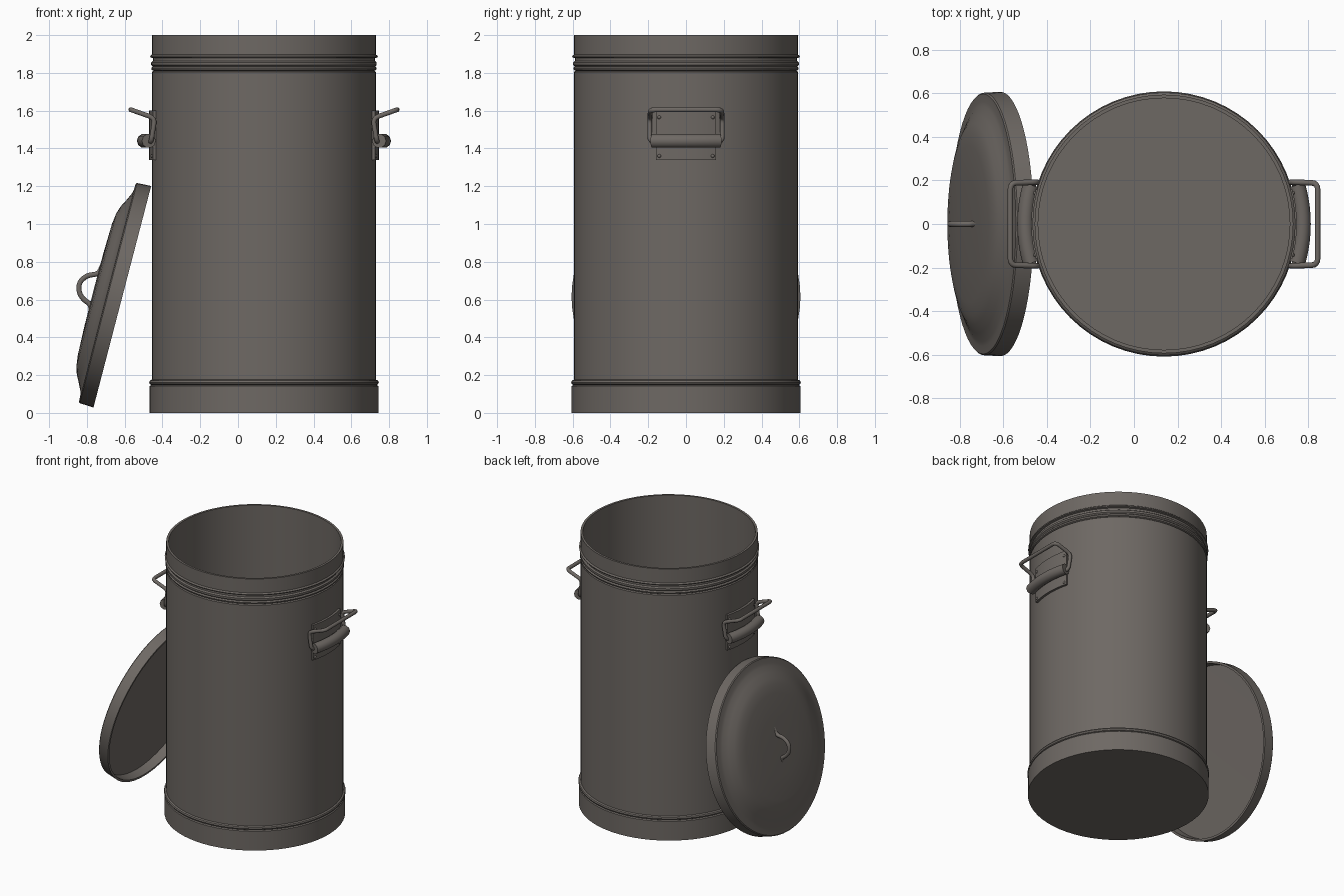
import bpy, bmesh, math
from mathutils import Vector, Matrix

if "Cube" in bpy.data.objects:
    bpy.data.objects.remove(bpy.data.objects["Cube"])

CX = 0.1375  # axis of the can
metal = bpy.data.materials.new("dark warm grey metal")
metal.diffuse_color = (0.155, 0.139, 0.126, 1)
metal.use_nodes = True
metal.node_tree.nodes["Principled BSDF"].inputs["Base Color"].default_value = metal.diffuse_color


def finish(name, bm, angle=35):
    bmesh.ops.remove_doubles(bm, verts=bm.verts, dist=1e-5)
    bmesh.ops.recalc_face_normals(bm, faces=bm.faces)
    me = bpy.data.meshes.new(name)
    bm.to_mesh(me)
    bm.free()
    me.materials.append(metal)
    ob = bpy.data.objects.new(name, me)
    bpy.context.scene.collection.objects.link(ob)
    bpy.ops.object.select_all(action='DESELECT')
    ob.select_set(True)
    bpy.context.view_layer.objects.active = ob
    bpy.ops.object.shade_smooth_by_angle(angle=math.radians(angle))
    return ob


def lathe(name, profile, matrix, n=64):
    """Revolve (radius, height) points about z; ends on the axis close the solid."""
    bm = bmesh.new()
    rings = []
    for r, z in profile:
        if r == 0:
            rings.append([bm.verts.new((0, 0, z))] * n)
        else:
            rings.append([bm.verts.new((r * math.cos(2 * math.pi * i / n),
                                        r * math.sin(2 * math.pi * i / n), z)) for i in range(n)])
    for a, b in zip(rings, rings[1:]):
        for i in range(n):
            j = (i + 1) % n
            bm.faces.new(list(dict.fromkeys((a[i], a[j], b[j], b[i]))))
    bm.transform(matrix)
    return finish(name, bm)


def rounded(points, rad, closed, steps=4):
    """Replace path corners with small curves."""
    pts = [Vector(p) for p in points]
    out = []
    for i, p in enumerate(pts):
        if not closed and i in (0, len(pts) - 1):
            out.append(p)
            continue
        a, b = pts[i - 1] - p, pts[(i + 1) % len(pts)] - p
        a = p + a.normalized() * min(rad, a.length * 0.45)
        b = p + b.normalized() * min(rad, b.length * 0.45)
        for k in range(steps + 1):
            t = k / steps
            out.append(a * (1 - t) ** 2 + p * 2 * t * (1 - t) + b * t * t)
    return out


def rod(name, pts, radius, closed=False):
    cu = bpy.data.curves.new(name + "_path", 'CURVE')
    cu.dimensions = '3D'
    cu.bevel_depth = radius
    cu.bevel_resolution = 3
    cu.use_fill_caps = True
    sp = cu.splines.new('POLY')
    sp.points.add(len(pts) - 1)
    for q, p in zip(sp.points, pts):
        q.co = (*p, 1)
    sp.use_cyclic_u = closed
    tmp = bpy.data.objects.new(name + "_path", cu)
    bpy.context.scene.collection.objects.link(tmp)
    bpy.context.view_layer.update()
    me = bpy.data.meshes.new_from_object(tmp.evaluated_get(bpy.context.evaluated_depsgraph_get()))
    bpy.data.objects.remove(tmp)
    bm = bmesh.new()
    bm.from_mesh(me)
    return finish(name, bm, 50)


# Can: base band, beads, wall, rim, hollow inside
can = [(0, 0), (0.605, 0), (0.605, 0.142), (0.597, 0.148), (0.604, 0.152), (0.608, 0.162),
       (0.604, 0.171), (0.593, 0.176), (0.593, 1.805), (0.585, 1.811), (0.594, 1.816),
       (0.597, 1.826), (0.588, 1.834), (0.597, 1.842), (0.597, 1.856), (0.587, 1.864),
       (0.587, 1.878), (0.601, 1.882), (0.603, 1.889), (0.593, 1.897), (0.593, 2.0),
       (0.577, 2.0), (0.577, 0.03), (0, 0.03)]
lathe("can_body", can, Matrix.Translation((CX, 0, 0)))

# Lid leaning on the can
n = Vector((-0.968, 0, 0.252)).normalized()
d = Vector((0.252, 0, 0.968)).normalized()
side = n.cross(d)
M = Matrix((d, -side, n)).transposed()
M = Matrix((d, n.cross(d), n)).transposed().to_4x4()
M.translation = (-0.6125, 0, 0.615)
lid = [(0, 0.156), (0.2, 0.155), (0.36, 0.15), (0.42, 0.142), (0.46, 0.129), (0.50, 0.108),
       (0.54, 0.089), (0.56, 0.084), (0.596, 0.082), (0.602, 0.076), (0.606, 0.0),
       (0.59, 0.0), (0.586, 0.066), (0, 0.07)]
lathe("lid", lid, M)
grip = [(-0.715, 0, 0.785), (-0.738, 0, 0.735), (-0.80, 0, 0.728), (-0.842, 0, 0.690),
        (-0.842, 0, 0.635), (-0.815, 0, 0.597), (-0.782, 0, 0.577), (-0.775, 0, 0.53)]
rod("lid_handle", rounded(grip, 0.025, False), 0.014)


def at(r, ang, z, s):
    return Vector((CX + s * r * math.cos(ang), r * math.sin(ang), z))


# Side handles, mirrored about the can axis
for s, label in ((1, "right"), (-1, "left")):
    # curved mounting plate
    bm = bmesh.new()
    half, steps = 0.265, 10
    rows = []
    for i in range(steps + 1):
        a = -half + 2 * half * i / steps
        rows.append([bm.verts.new(at(r, a, z, s)) for r, z in
                     ((0.588, 1.34), (0.609, 1.34), (0.609, 1.6), (0.588, 1.6))])
    for p, q in zip(rows, rows[1:]):
        for k in range(4):
            bm.faces.new((p[k], p[(k + 1) % 4], q[(k + 1) % 4], q[k]))
    bm.faces.new(rows[0])
    bm.faces.new(rows[-1])
    finish(label + "_handle_plate", bm)

    # rolled sleeve around the hinge bar
    arc = [at(0.635, -0.285 + 0.57 * i / 10, 1.44, s) for i in range(11)]
    rod(label + "_handle_sleeve", arc, 0.038)

    # wire bail
    X = lambda x: CX + s * (x - CX)
    loop = [(0.735, -0.192, 1.435), (0.715, -0.192, 1.56), (0.842, -0.188, 1.605),
            (0.842, 0.188, 1.605), (0.715, 0.192, 1.56), (0.735, 0.192, 1.435)]
    loop = [(X(x), y, z) for x, y, z in loop] + [(X(0.765), 0, 1.437)]
    rod(label + "_handle_bail", rounded(loop, 0.03, True), 0.013, True)

    # rivets
    bm = bmesh.new()
    for z in (1.36, 1.565):
        for a in (-0.235, 0.235):
            bmesh.ops.create_uvsphere(bm, u_segments=10, v_segments=6, radius=0.01,
                                      matrix=Matrix.Translation(at(0.607, a, z, s)))
    finish(label + "_handle_rivets", bm)
